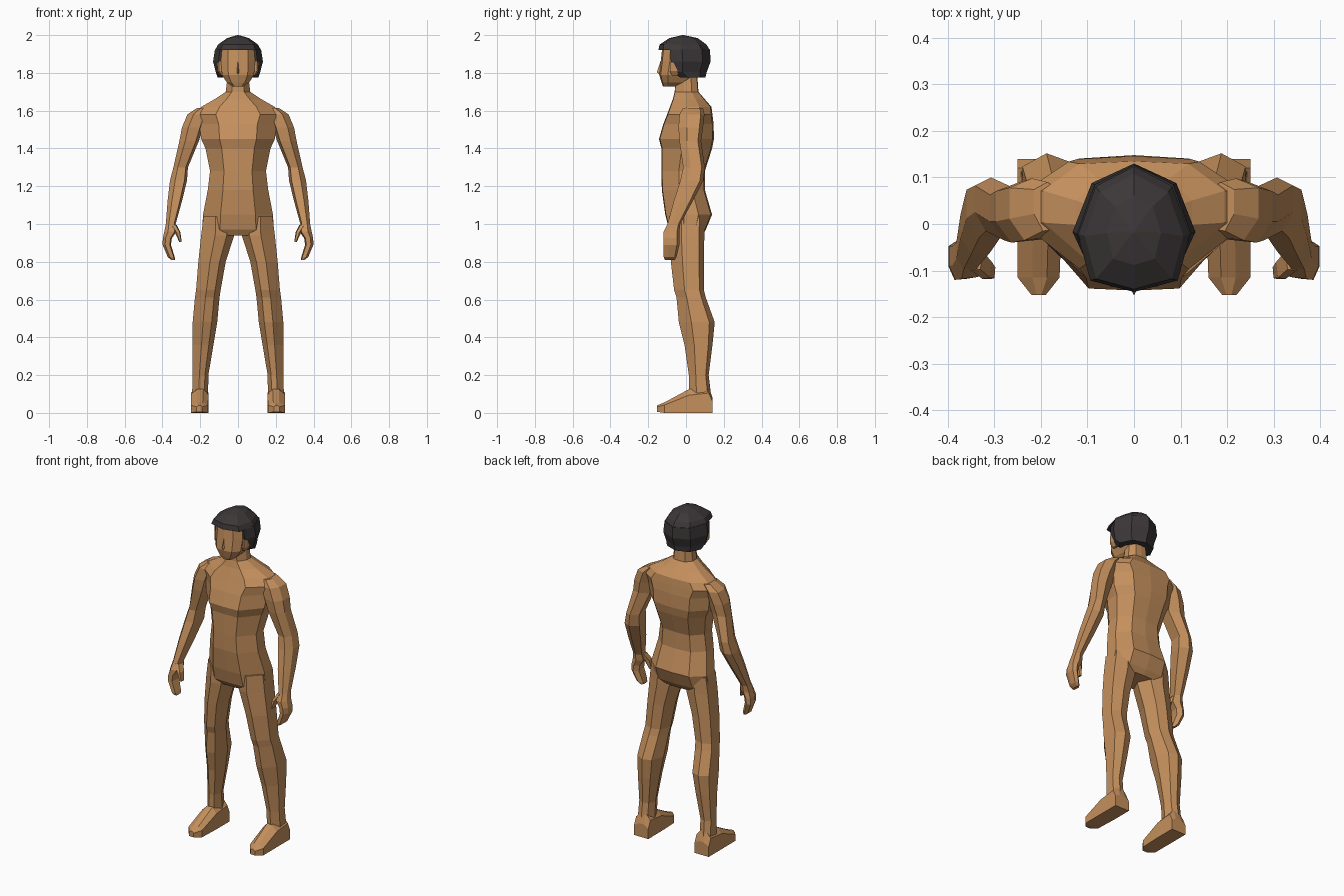
import bpy, bmesh


def material(name, rgb):
    m = bpy.data.materials.new(name)
    m.diffuse_color = (*rgb, 1)
    return m


SKIN = material("warm_skin", (0.56, 0.28, 0.11))
HAIR = material("dark_hair", (0.045, 0.038, 0.039))

# cross-sections in unit space (u across, v front to back)
TORSO = [(0, -1), (.5, -.97), (1, -.2), (1, .42), (.6, .95), (0, 1),
         (-.6, .95), (-1, .42), (-1, -.2), (-.5, -.97)]
LEG = [(-.55, -.85), (.15, -1), (1, -.3), (1, .7), (.2, 1), (-.6, .8), (-1, 0)]
ARM = [(-.7, -.9), (.4, -1), (1, -.3), (1, .7), (.1, 1), (-1, .5)]
FOOT = [(-1, -1), (1, -1), (1, .5), (.3, 1), (-.4, 1), (-1, .5)]
HEAD = [(0, -1), (.6, -.92), (1, -.55), (.9, .6), (.4, 1),
        (-.4, 1), (-.9, .6), (-1, -.55), (-.6, -.92)]
CAP = [(0, -1), (.77, -.82), (1, -.08), (.69, .68), (0, 1),
       (-.69, .68), (-1, -.08), (-.77, -.82)]
BACK_HAIR = [(.78, -1), (1, -.4), (.69, .6), (0, 1),
             (-.69, .6), (-1, -.4), (-.78, -1)]


def loft(name, section, rings, mat=SKIN, mirror=False, along_y=False):
    """Skin rings given as (height, min u, max u, min v, max v)."""
    bm = bmesh.new()
    loops = []
    for h, u0, u1, v0, v1 in rings:
        loop = []
        for u, v in section:
            a = (u0 + u1) / 2 + u * (u1 - u0) / 2
            b = (v0 + v1) / 2 + v * (v1 - v0) / 2
            loop.append(bm.verts.new((a, h, b) if along_y else (a, b, h)))
        loops.append(loop)
    n = len(section)
    for lo, hi in zip(loops, loops[1:]):
        for i in range(n):
            j = (i + 1) % n
            bm.faces.new((lo[i], lo[j], hi[j], hi[i]))
    bm.faces.new(loops[0][::-1])
    bm.faces.new(loops[-1])
    bmesh.ops.recalc_face_normals(bm, faces=bm.faces)
    me = bpy.data.meshes.new(name)
    bm.to_mesh(me)
    bm.free()
    me.materials.append(mat)
    ob = bpy.data.objects.new(name, me)
    bpy.context.collection.objects.link(ob)
    if mirror:
        ob.modifiers.new("mirror", "MIRROR").use_mirror_merge = False
    return ob


# trunk from pelvis to neck
loft("torso", TORSO, [(z, -w, w, f, b) for z, w, f, b in [
    (.94, .12, -.07, .085), (.97, .19, -.09, .105), (1.05, .185, -.11, .138),
    (1.18, .16, -.128, .10), (1.28, .148, -.13, .10), (1.40, .172, -.13, .138),
    (1.45, .195, -.143, .148), (1.53, .205, -.12, .146), (1.58, .235, -.10, .14),
    (1.62, .195, -.085, .135), (1.66, .125, -.07, .10), (1.70, .065, -.06, .066),
    (1.78, .055, -.055, .06)]])

# legs
loft("leg", LEG, [
    (1.04, .03, .183, -.09, .10), (.94, .02, .195, -.09, .097),
    (.80, .065, .21, -.08, .095), (.65, .092, .222, -.063, .095),
    (.61, .098, .228, -.05, .105), (.48, .11, .24, -.038, .152),
    (.36, .13, .24, -.008, .14), (.20, .157, .24, .015, .12),
    (.10, .158, .243, .015, .132)], mirror=True)

# feet, from heel to pointed toe
loft("foot", FOOT, [
    (.14, .155, .25, .0, .08), (.12, .155, .25, .0, .14),
    (.015, .155, .25, .0, .125), (-.115, .16, .25, .0, .055),
    (-.153, .19, .22, .006, .04)], mirror=True, along_y=True)

# arms with shoulder cap
loft("arm", ARM, [
    (1.615, .15, .215, -.015, .09), (1.58, .16, .268, -.035, .098),
    (1.51, .185, .297, -.04, .09), (1.44, .207, .31, -.035, .08),
    (1.30, .265, .342, -.015, .10), (1.23, .27, .36, -.03, .092),
    (1.12, .297, .373, -.065, .035), (1.0, .33, .382, -.098, -.03)], mirror=True)

# hands: palm with curled fingers, and thumb
loft("hand", ARM, [
    (1.0, .33, .382, -.098, -.03), (.96, .325, .39, -.118, -.035),
    (.925, .35, .398, -.12, -.035), (.89, .355, .399, -.12, -.035),
    (.825, .335, .372, -.118, -.05), (.81, .333, .352, -.112, -.06)], mirror=True)
loft("thumb", ARM, [
    (.995, .325, .36, -.1, -.045), (.957, .305, .335, -.118, -.07),
    (.905, .298, .311, -.118, -.085)], mirror=True)

# head: jaw, cheeks, brow
loft("face", HEAD, [(z, -w, w, f, b) for z, w, f, b in [
    (1.728, .03, -.122, -.03), (1.75, .06, -.13, .02), (1.79, .085, -.142, .06),
    (1.86, .09, -.134, .08), (1.94, .085, -.125, .07)]])
loft("nose", [(0, -1), (1, 1), (-1, 1)], [
    (1.79, -.018, .018, -.14, -.11), (1.805, -.02, .02, -.154, -.11),
    (1.86, -.008, .008, -.136, -.11)])
loft("ear", ARM, [
    (1.785, .075, .093, -.075, -.04), (1.81, .08, .108, -.085, -.03),
    (1.86, .08, .108, -.085, -.03)], mirror=True)

# hair: crown over the brow and a bob behind the face
loft("hair_crown", CAP, [(z, -w, w, f, b) for z, w, f, b in [
    (1.92, .122, -.146, .127), (1.95, .106, -.14, .108),
    (1.984, .058, -.088, .062), (2.0, .004, -.02, -.012)]], HAIR)
loft("hair_back", BACK_HAIR, [(z, -w, w, f, b) for z, w, f, b in [
    (1.775, .108, -.03, .102), (1.805, .118, -.075, .11),
    (1.86, .132, -.08, .13), (1.925, .122, -.085, .127)]], HAIR)
